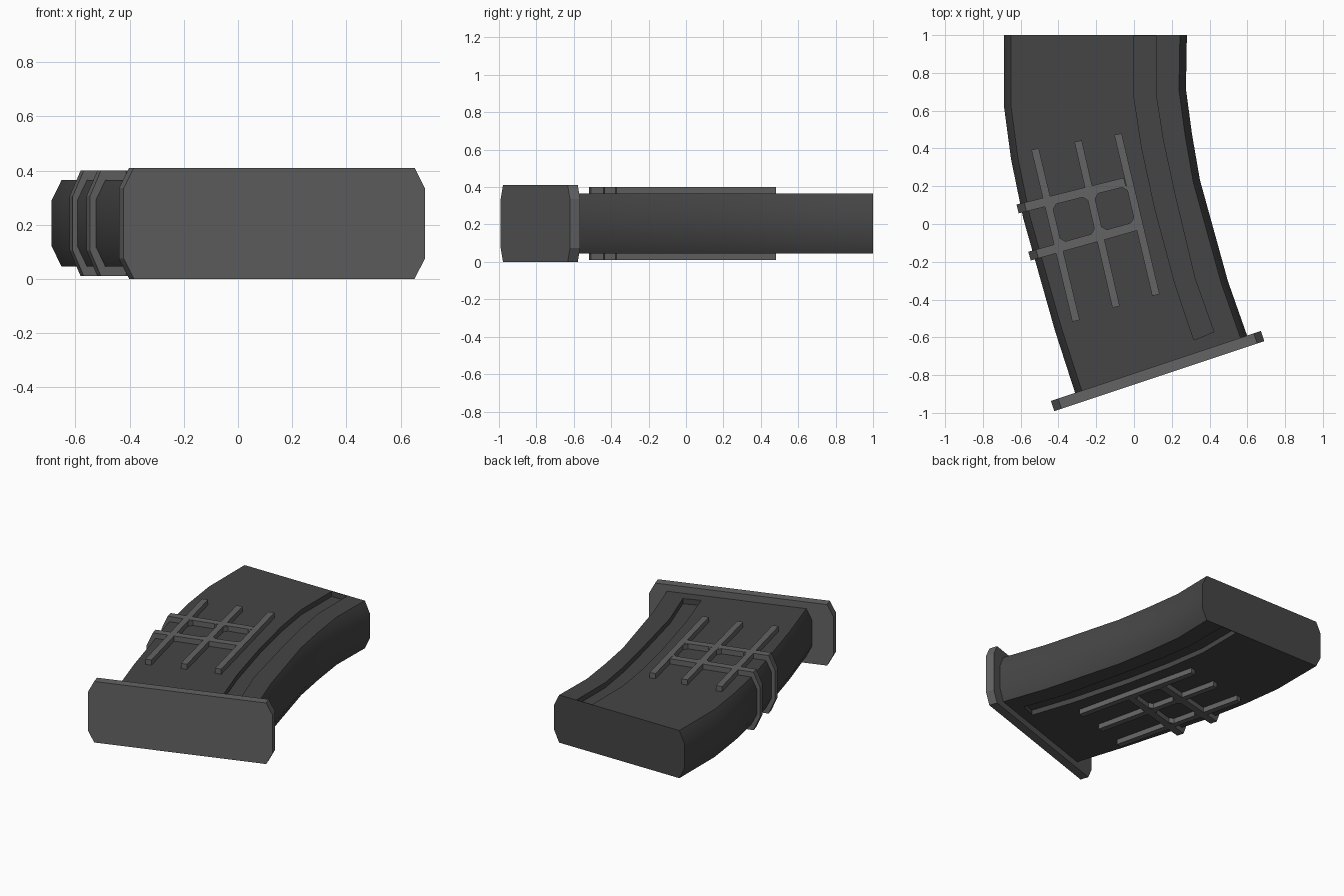
import bpy, bmesh, math
from mathutils import Vector
from mathutils.geometry import intersect_line_line

if "Cube" in bpy.data.objects:
    bpy.data.objects.remove(bpy.data.objects["Cube"])


def material(name, v):
    m = bpy.data.materials.new(name)
    m.diffuse_color = (v, v, v, 1)
    m.use_nodes = True
    m.node_tree.nodes["Principled BSDF"].inputs["Base Color"].default_value = m.diffuse_color
    return m


DARK = material("dark_grey", 0.06)
GREY = material("mid_grey", 0.125)


def finish(name, bm, mat):
    bmesh.ops.recalc_face_normals(bm, faces=bm.faces[:])
    me = bpy.data.meshes.new(name)
    bm.to_mesh(me)
    bm.free()
    me.materials.append(mat)
    ob = bpy.data.objects.new(name, me)
    bpy.context.collection.objects.link(ob)
    return ob


def loft(name, rings, mat):
    """Skin a list of closed rings and cap both ends."""
    bm = bmesh.new()
    rows = [[bm.verts.new(p) for p in r] for r in rings]
    n = len(rows[0])
    for a, b in zip(rows, rows[1:]):
        for i in range(n):
            bm.faces.new((a[i], a[(i + 1) % n], b[(i + 1) % n], b[i]))
    bm.faces.new(rows[0])
    bm.faces.new(rows[-1])
    return finish(name, bm, mat)


def prism(name, pts, vec, mat):
    pts = [Vector(p) for p in pts]
    return loft(name, [pts, [p + vec for p in pts]], mat)


def vec(p, z=0.0):
    return Vector((p[0], p[1], z))


# Curved body: matching points down the left and right edges
LEFT = [(-.688, 1), (-.688, .62), (-.651, .344), (-.587, .032), (-.418, -.566), (-.306, -.912)]
RIGHT = [(.28, 1), (.275, .714), (.307, .476), (.349, .233), (.497, -.302), (.604, -.606)]
Z0, Z1 = .045, .365
rings = []
for l, r in zip(LEFT, RIGHT):
    a, b = vec(l), vec(r)
    d = (b - a).normalized() * .037
    up = Vector((0, 0, 1))
    rings.append([a + up * .12, a + d + up * Z0, b - d + up * Z0, b + up * .12,
                  b + up * .29, b - d + up * Z1, a + d + up * Z1, a + up * .29])
body = loft("magazine_body", rings, DARK)

# Curved grooves cut into both broad faces
GL = [(0, .995), (0, .67), (.042, .397), (.111, .08), (.217, -.317), (.317, -.614)]
GR = [(.116, .995), (.116, .688), (.153, .45), (.217, .153), (.323, -.291), (.423, -.571)]
for lo, hi in ((Z1 - .035, Z1 + .1), (Z0 - .1, Z0 + .035)):
    cutter = loft("groove_cutter", [[vec(a, lo), vec(b, lo), vec(b, hi), vec(a, hi)]
                                    for a, b in zip(GL, GR)], DARK)
    cutter.hide_render = True
    mod = body.modifiers.new("groove", 'BOOLEAN')
    mod.operation = 'DIFFERENCE'
    mod.solver = 'EXACT'
    mod.object = cutter
    bpy.context.view_layer.objects.active = body
    bpy.ops.object.modifier_apply(modifier=mod.name)
    bpy.data.objects.remove(cutter)
bpy.ops.object.select_all(action='DESELECT')
body.select_set(True)
bpy.context.view_layer.objects.active = body
bpy.ops.object.shade_smooth_by_angle(angle=math.radians(30))

# Base plate with clipped corners
p0, p1 = Vector((-.44, -.937, 0)), Vector((.672, -.566, 0))
d = (p1 - p0).normalized()
across = Vector((d.y, -d.x, 0)) * .057
L = (p1 - p0).length
outline = [(.04, 0), (L - .04, 0), (L, .075), (L, .335), (L - .04, .41), (.04, .41), (0, .335), (0, .075)]
prism("base_plate", [p0 + d * u + Vector((0, 0, z)) for u, z in outline], across, GREY)

# Long ribs on both faces
BANDS = (("top", .355, .40), ("bottom", .01, .055))
RIBS = [((-.524, .397), (-.307, -.513)), ((-.296, .439), (-.095, -.439)), ((-.085, .476), (.116, -.376))]
for i, (a, b) in enumerate(RIBS):
    a, b = vec(a), vec(b)
    t = (b - a).normalized()
    s = Vector((-t.y, t.x, 0)) * .02
    for side, lo, hi in BANDS:
        prism(f"long_rib_{side}_{i + 1}", [p + Vector((0, 0, lo)) for p in (a - s, a + s, b + s, b - s)],
              Vector((0, 0, hi - lo)), GREY)

# Cross ribs wrapping round the left edge
CROSS = [((-.616, .08), (-.048, .222)), ((-.553, -.17), (.016, -.01))]
for i, (a, b) in enumerate(CROSS):
    a, b = vec(a), vec(b)
    t = (b - a).normalized()
    s = Vector((-t.y, t.x, 0)) * .024
    n = (b - a).length
    half = [(n, .40), (.042, .40), (0, .305)]
    inner = [(.05, .285), (.085, .355), (n, .355)]
    outer_path = half + [(u, .41 - z) for u, z in reversed(half)]
    inner_path = [(u, .41 - z) for u, z in reversed(inner)] + inner
    prism(f"cross_rib_{i + 1}", [a + t * u - s + Vector((0, 0, z)) for u, z in outer_path + inner_path],
          s * 2, GREY)

# Small corner gussets inside the two grid cells
for ci, (ca, cb) in enumerate(CROSS):
    for ri, (ra, rb) in enumerate(RIBS):
        p = intersect_line_line(vec(ca), vec(cb), vec(ra), vec(rb))[0]
        c = (vec(cb) - vec(ca)).normalized()
        r = (vec(rb) - vec(ra)).normalized() * (1 if ci == 0 else -1)
        for sg in (-1, 1):
            if (ri == 0 and sg < 0) or (ri == 2 and sg > 0):
                continue
            k = p + c * sg * .018 + r * .022
            for side, lo, hi in BANDS:
                prism(f"gusset_{side}", [q + Vector((0, 0, lo + .002)) for q in (k, k + c * sg * .027, k + r * .027)],
                      Vector((0, 0, hi - lo - .004)), GREY)
